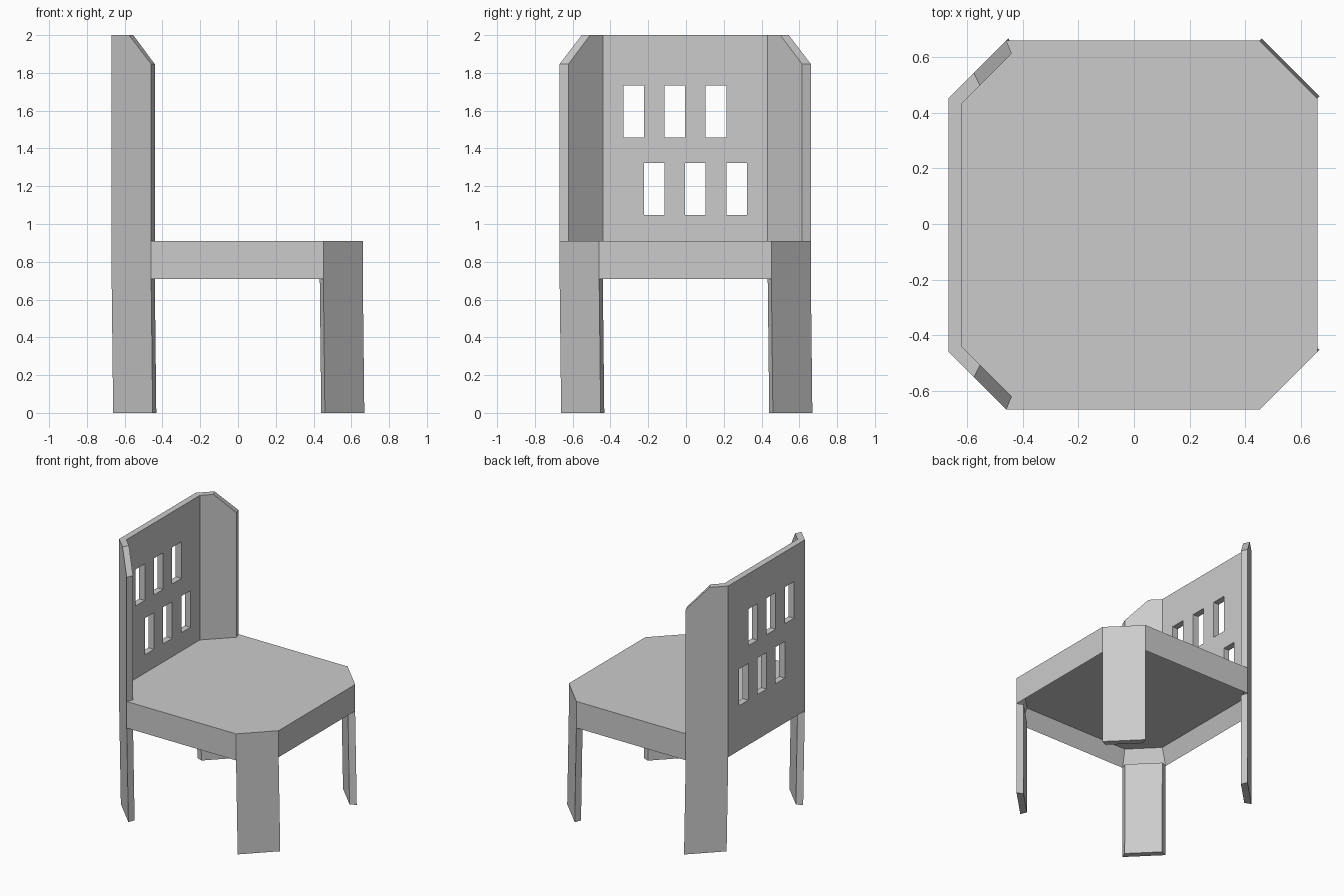
import bpy, bmesh
from mathutils import Vector

if "Cube" in bpy.data.objects:
    bpy.data.objects.remove(bpy.data.objects["Cube"])

CX = CY = -0.004            # plan centre of the seat
HALF, EDGE, WALL = 0.665, 0.456, 0.047
Z_APRON, Z_SEAT, Z_TOP, Z_WING = 0.71, 0.91, 2.0, 1.847
LEAN = 0.008                # slight lean of the legs


def octagon(half, edge):
    pts = [(half, -edge), (half, edge), (edge, half), (-edge, half),
           (-half, edge), (-half, -edge), (-edge, -half), (edge, -half)]
    return [Vector((x + CX, y + CY)) for x, y in pts]


OUTER = octagon(HALF, EDGE)
INNER = octagon(HALF - WALL, EDGE - WALL * 0.4142)


def finish(bm, name):
    bmesh.ops.recalc_face_normals(bm, faces=bm.faces)
    me = bpy.data.meshes.new(name)
    bm.to_mesh(me)
    bm.free()
    ob = bpy.data.objects.new(name, me)
    bpy.context.collection.objects.link(ob)
    return ob


# Seat: octagonal slab, hollowed underneath to leave an apron
bm = bmesh.new()
bottom = bm.faces.new([bm.verts.new((p.x, p.y, Z_APRON)) for p in OUTER])
top = bmesh.ops.extrude_face_region(bm, geom=[bottom], use_keep_orig=True)["geom"]
for v in top:
    if isinstance(v, bmesh.types.BMVert):
        v.co.z = Z_SEAT
bmesh.ops.recalc_face_normals(bm, faces=bm.faces)
bmesh.ops.inset_region(bm, faces=[bottom], thickness=WALL, use_even_offset=True)
for v in bottom.verts:
    v.co.z += 0.12
finish(bm, "seat")

# Legs: mitred boards on the four chamfered corners
for name, a in (("back_right_leg", 5), ("front_right_leg", 7),
                ("front_left_leg", 1), ("back_left_leg", 3)):
    b = (a + 1) % 8
    plan = (OUTER[a], OUTER[b], INNER[b], INNER[a])
    bm = bmesh.new()
    low = [bm.verts.new((p.x + LEAN, p.y + LEAN, 0)) for p in plan]
    high = [bm.verts.new((p.x, p.y, Z_APRON)) for p in plan]
    bm.faces.new(low)
    for i in range(4):
        j = (i + 1) % 4
        bm.faces.new((low[i], low[j], high[j], high[i]))
    finish(bm, name)

# Backrest: flat panel with two angled wings, lofted through six stations
stations = [(OUTER[3], INNER[3], Z_WING),
            (OUTER[4].lerp(OUTER[3], 0.44), INNER[4].lerp(INNER[3], 0.37), Z_TOP),
            (OUTER[4], INNER[4], Z_TOP),
            (OUTER[5], INNER[5], Z_TOP),
            (OUTER[5].lerp(OUTER[6], 0.44), INNER[5].lerp(INNER[6], 0.37), Z_TOP),
            (OUTER[6], INNER[6], Z_WING)]
bm = bmesh.new()
rings = []
for o, i, z in stations:
    rings.append([bm.verts.new(c) for c in ((o.x, o.y, Z_SEAT), (o.x, o.y, z),
                                            (i.x, i.y, z), (i.x, i.y, Z_SEAT))])
for r, s in zip(rings, rings[1:]):
    for i in range(4):
        j = (i + 1) % 4
        bm.faces.new((r[i], r[j], s[j], s[i]))
bm.faces.new(rings[0])
bm.faces.new(rings[-1])
back = finish(bm, "backrest")

# Window openings: two staggered rows of three
bm = bmesh.new()
for first_y, z in ((-0.277, 1.596), (-0.168, 1.186)):
    for k in range(3):
        verts = bmesh.ops.create_cube(bm, size=1)["verts"]
        bmesh.ops.scale(bm, vec=(0.2, 0.109, 0.276), verts=verts)
        bmesh.ops.translate(bm, vec=(-HALF, first_y + 0.218 * k, z), verts=verts)
cutter = finish(bm, "window_cutter")
cutter.hide_render = True
cutter.hide_viewport = False
cutter.display_type = 'WIRE'
mod = back.modifiers.new("windows", 'BOOLEAN')
mod.operation = 'DIFFERENCE'
mod.solver = 'EXACT'
mod.object = cutter
bpy.context.view_layer.objects.active = back
bpy.ops.object.modifier_apply(modifier=mod.name)
bpy.data.objects.remove(cutter)
